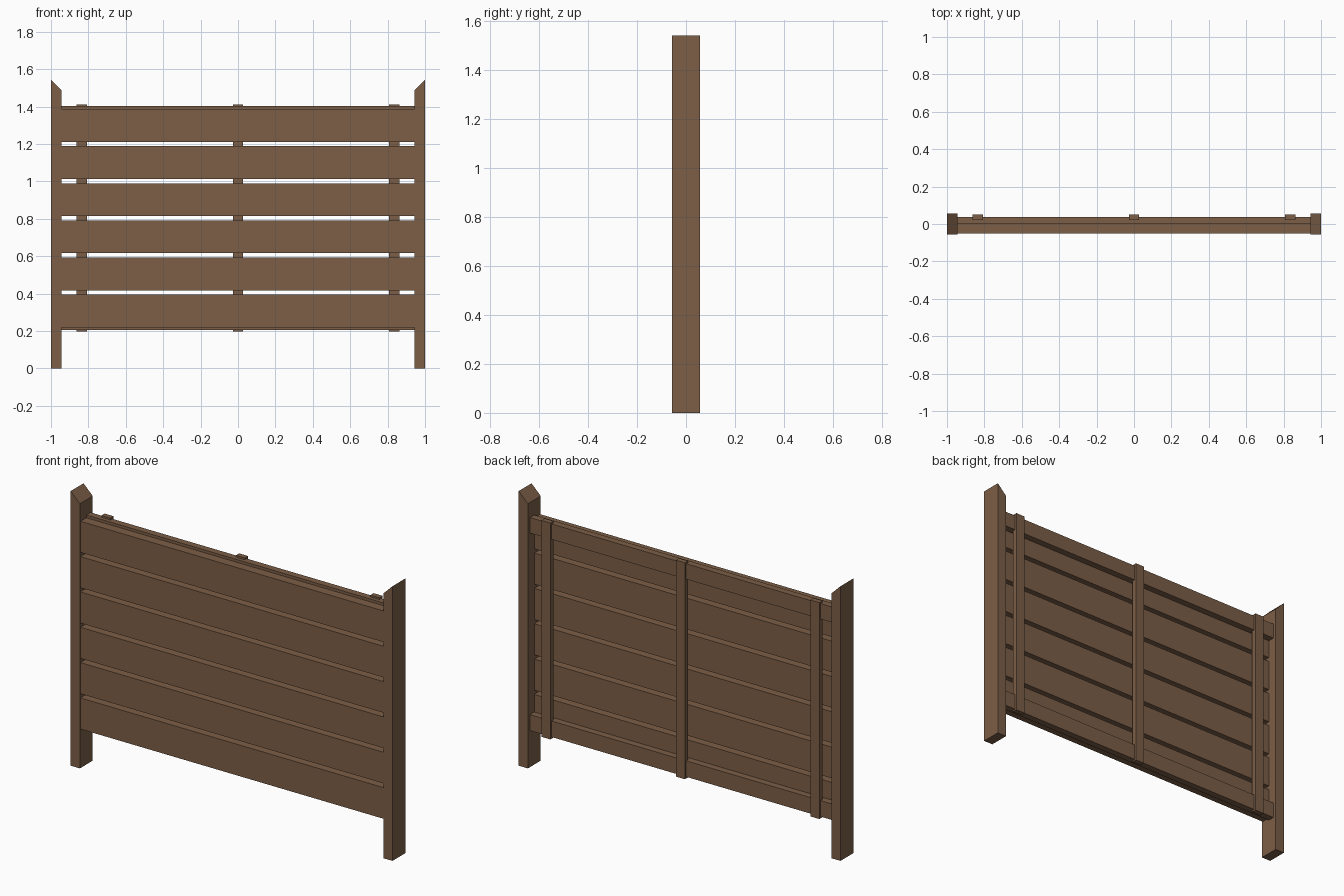
import bpy
import bmesh

if "Cube" in bpy.data.objects:
    bpy.data.objects.remove(bpy.data.objects["Cube"])

wood = bpy.data.materials.new("brown wood")
wood.diffuse_color = (0.20, 0.112, 0.063, 1)
wood.use_nodes = True
wood.node_tree.nodes["Principled BSDF"].inputs["Base Color"].default_value = wood.diffuse_color


def prism(name, profile, y0, y1):
    """Extrude an x-z profile from y0 to y1."""
    bm = bmesh.new()
    face = bm.faces.new([bm.verts.new((x, y0, z)) for x, z in profile])
    ext = bmesh.ops.extrude_face_region(bm, geom=[face])
    verts = [v for v in ext["geom"] if isinstance(v, bmesh.types.BMVert)]
    bmesh.ops.translate(bm, verts=verts, vec=(0, y1 - y0, 0))
    bmesh.ops.recalc_face_normals(bm, faces=bm.faces)
    mesh = bpy.data.meshes.new(name)
    bm.to_mesh(mesh)
    bm.free()
    mesh.materials.append(wood)
    obj = bpy.data.objects.new(name, mesh)
    bpy.context.collection.objects.link(obj)
    return obj


def box(name, x0, x1, y0, y1, z0, z1):
    return prism(name, [(x0, z0), (x1, z0), (x1, z1), (x0, z1)], y0, y1)


INNER = 0.943

# Posts with tops sloping down toward the panel
for side, s in (("left", -1), ("right", 1)):
    prism(side + "_post",
          [(s * INNER, 0), (s, 0), (s, 1.543), (s * INNER, 1.487)],
          -0.057, 0.057)

# Horizontal front planks
for i in range(6):
    z = 0.219 + i * 0.1985
    box(f"plank_{i + 1}", -INNER, INNER, -0.052, 0.0, z, z + 0.175)

# Rails behind the planks
box("bottom_rail", -INNER, INNER, 0.0, 0.038, 0.205, 0.295)
box("top_rail", -INNER, INNER, 0.0, 0.038, 1.315, 1.402)

# Vertical battens let into the back of the rails
for name, x in (("left", -0.836), ("middle", 0), ("right", 0.836)):
    box(name + "_batten", x - 0.028, x + 0.028, 0.021, 0.05, 0.196, 1.412)
